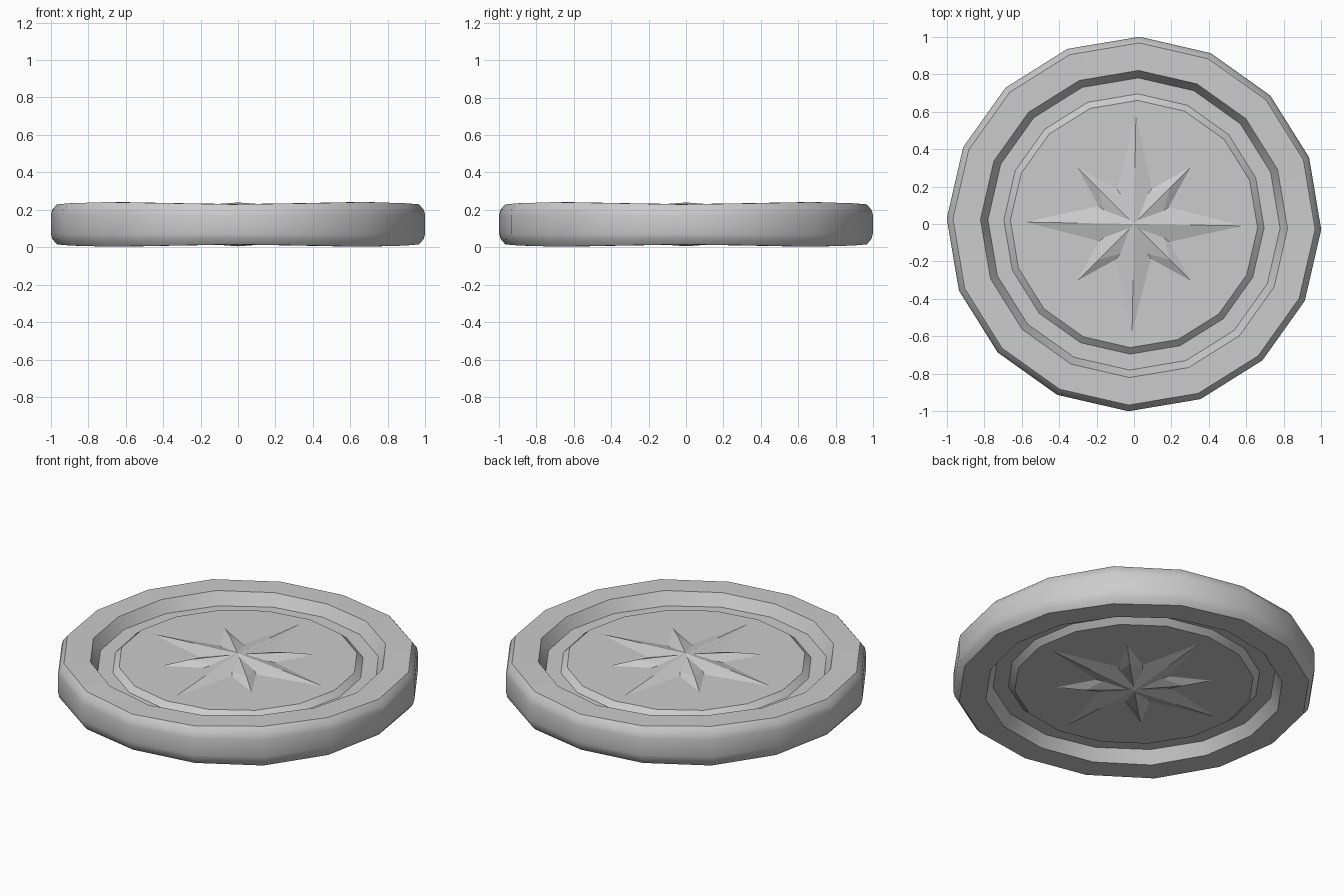
import bpy, bmesh, math

if "Cube" in bpy.data.objects:
    bpy.data.objects.remove(bpy.data.objects["Cube"])

SIDES = 16
TWIST = math.radians(-1.7)
MID = 0.1225                      # mirror plane of the two faces


def make_object(name, bm, smooth=None):
    bmesh.ops.recalc_face_normals(bm, faces=bm.faces)
    mesh = bpy.data.meshes.new(name)
    bm.to_mesh(mesh)
    bm.free()
    ob = bpy.data.objects.new(name, mesh)
    bpy.context.collection.objects.link(ob)
    if smooth:
        bpy.ops.object.select_all(action='DESELECT')
        bpy.context.view_layer.objects.active = ob
        ob.select_set(True)
        bpy.ops.object.shade_smooth_by_angle(angle=math.radians(smooth))
    return ob


# Medallion body: radius, height above mid plane, rim waviness
upper = [(0.66, 0.074, 0), (0.695, 0.043, 0), (0.78, 0.043, 0),
         (0.82, 0.113, 0.005), (0.967, 0.113, 0.006), (0.992, 0.082, 0.004),
         (1.0, 0.050, 0.002)]
profile = upper + [(r, -h, -w) for r, h, w in reversed(upper)]

bm = bmesh.new()
rings = []
for r, h, w in profile:
    ring = []
    for i in range(SIDES):
        a = TWIST + i * math.tau / SIDES
        z = MID + h - w * math.cos(4 * a)
        ring.append(bm.verts.new((r * math.cos(a), r * math.sin(a), z)))
    rings.append(ring)
for lo, hi in zip(rings, rings[1:]):
    for i in range(SIDES):
        j = (i + 1) % SIDES
        bm.faces.new((lo[i], lo[j], hi[j], hi[i]))
bm.faces.new(rings[0])
bm.faces.new(rings[-1])
make_object("medallion_body", bm, 35)


# Four-pointed faceted star; each arm's ridge bends at (ridge_r, ridge_h)
def star(name, side, tip, valley, ridge_r, ridge_h, peak, turn):
    bm = bmesh.new()

    def vert(r, k, h):
        a = turn + k * math.pi / 4
        return bm.verts.new((r * math.cos(a), r * math.sin(a), MID + side * h))

    ring = [vert(valley if k % 2 else tip, k, 0.072) for k in range(8)]
    ridges = [vert(ridge_r, k, ridge_h) for k in range(0, 8, 2)]
    top = vert(0, 0, peak)
    for i, ridge in enumerate(ridges):
        end = ring[2 * i]
        for low in (ring[2 * i - 1], ring[2 * i + 1]):
            bm.faces.new((end, low, ridge))
            bm.faces.new((ridge, low, top))
    bm.faces.new(ring)
    make_object(name, bm)


# Long and short compass points on both faces
for label, side in (("top", 1), ("bottom", -1)):
    star(label + "_long_star", side, 0.605, 0.165, 0.30, 0.095, 0.117,
         math.radians(-1))
    star(label + "_short_star", side, 0.44, 0.14, 0.27, 0.100, 0.110,
         math.radians(45))
